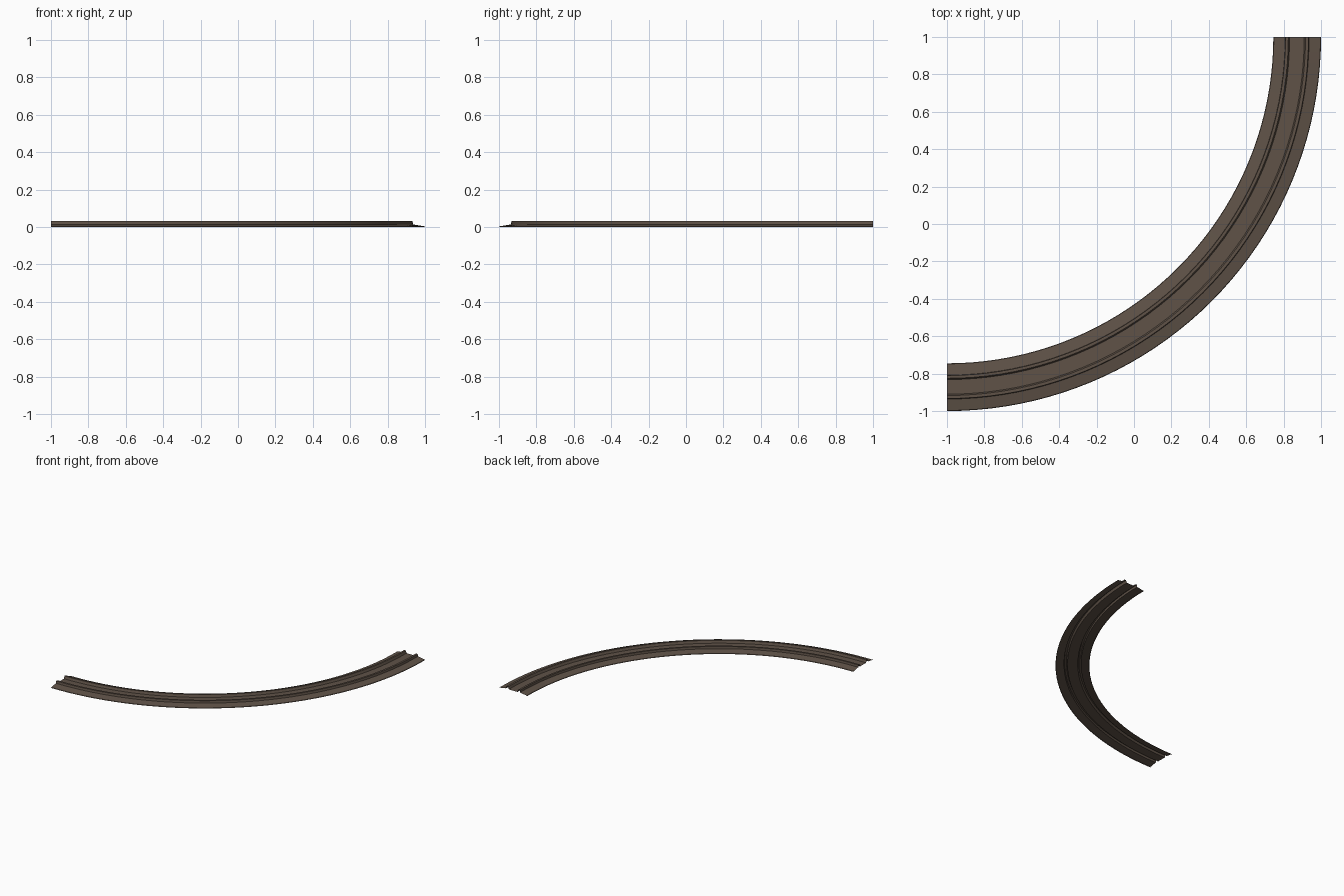
import bpy, bmesh, math

if "Cube" in bpy.data.objects:
    bpy.data.objects.remove(bpy.data.objects["Cube"])

# one flat colour for the whole track
mat = bpy.data.materials.new("dark_brown")
mat.diffuse_color = (0.115, 0.085, 0.064, 1)
mat.use_nodes = True
mat.node_tree.nodes["Principled BSDF"].inputs["Base Color"].default_value = mat.diffuse_color

# cross-section: (radius from curve centre, height); ramp, rail, bed, rail, ramp
profile = [(1.745, 0.0), (1.748, 0.004), (1.808, 0.014), (1.810, 0.032), (1.825, 0.032),
           (1.832, 0.012), (1.910, 0.012), (1.917, 0.032), (1.933, 0.032),
           (1.936, 0.014), (1.997, 0.004), (2.0, 0.0)]
SEGMENTS = 40
CENTRE = (-1.0, 1.0)

# quarter-circle sweep, open underneath
bm = bmesh.new()
rings = []
for i in range(SEGMENTS + 1):
    a = -math.pi / 2 * (1 - i / SEGMENTS)
    rings.append([bm.verts.new((CENTRE[0] + r * math.cos(a), CENTRE[1] + r * math.sin(a), z))
                  for r, z in profile])
for p, q in zip(rings, rings[1:]):
    for j in range(len(profile) - 1):
        bm.faces.new((p[j], p[j + 1], q[j + 1], q[j]))
bm.normal_update()
if sum(f.normal.z * f.calc_area() for f in bm.faces) < 0:
    bmesh.ops.reverse_faces(bm, faces=bm.faces[:])

mesh = bpy.data.meshes.new("curved_track")
bm.to_mesh(mesh)
bm.free()
mesh.materials.append(mat)
track = bpy.data.objects.new("curved_track", mesh)
bpy.context.collection.objects.link(track)

# smooth along the curve, crisp across the profile
bpy.context.view_layer.objects.active = track
track.select_set(True)
bpy.ops.object.shade_smooth_by_angle(angle=math.radians(8))
